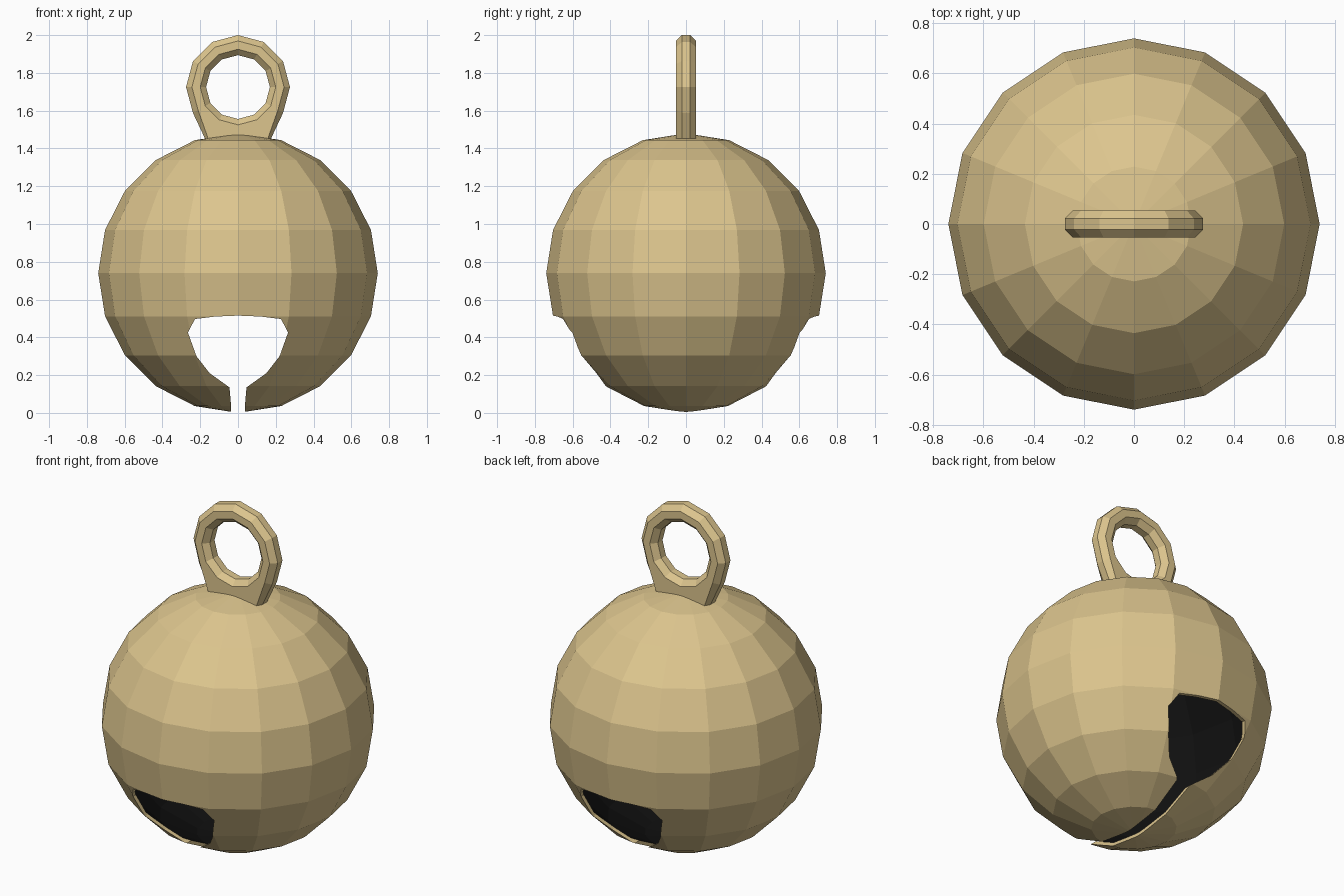
import bpy, bmesh
from math import sin, cos, pi, radians

if "Cube" in bpy.data.objects:
    bpy.data.objects.remove(bpy.data.objects["Cube"])


def material(name, color):
    m = bpy.data.materials.new(name)
    m.diffuse_color = (*color, 1)
    m.use_nodes = True
    m.node_tree.nodes["Principled BSDF"].inputs["Base Color"].default_value = m.diffuse_color
    return m


def make_object(name, bm, *mats):
    bmesh.ops.recalc_face_normals(bm, faces=bm.faces[:])
    me = bpy.data.meshes.new(name)
    bm.to_mesh(me)
    bm.free()
    for m in mats:
        me.materials.append(m)
    ob = bpy.data.objects.new(name, me)
    bpy.context.collection.objects.link(ob)
    return ob


brass = material("brass", (0.72, 0.56, 0.27))
dark = material("dark_inside", (0.005, 0.005, 0.005))
R = 0.74

# Slot cutter: keyhole outline pushed through front to back
half = [(0.036, -0.1), (0.036, 0.03), (0.045, 0.135), (0.15, 0.21),
        (0.22, 0.30), (0.265, 0.425), (0.228, 0.497), (0.12, 0.51)]
outline = half + [(0, 0.515)] + [(-x, z) for x, z in reversed(half)]
bm = bmesh.new()
face = bm.faces.new([bm.verts.new((x, -1, z)) for x, z in outline])
ext = bmesh.ops.extrude_face_region(bm, geom=[face])
bmesh.ops.translate(bm, vec=(0, 2, 0),
                    verts=[v for v in ext["geom"] if isinstance(v, bmesh.types.BMVert)])
cutter = make_object("slot_cutter", bm, brass)
cutter.hide_render = True
cutter.hide_viewport = True

# Hollow bell body
bm = bmesh.new()
bmesh.ops.create_uvsphere(bm, u_segments=16, v_segments=10, radius=R)
bmesh.ops.translate(bm, vec=(0, 0, R), verts=bm.verts[:])
body = make_object("bell_body", bm, brass, dark)
shell = body.modifiers.new("shell", "SOLIDIFY")
shell.thickness = 0.02
shell.offset = -1
shell.material_offset = 1
cut = body.modifiers.new("slot", "BOOLEAN")
cut.operation = "DIFFERENCE"
cut.solver = "EXACT"
cut.object = cutter

# Hanging loop: 12 x 8 ring whose lower outside is flared into a foot
bm = bmesh.new()
N, M, major, minor, zc = 12, 8, 0.222, 0.0575, 1.725
rings = []
for i in range(N):
    a = radians(360 / N * i)
    ring = []
    for j in range(M):
        b = 2 * pi * (j + 0.5) / M
        r = major + minor * cos(b)
        x, y, z = r * cos(a), minor * sin(b), zc + r * sin(a)
        if i in (8, 9, 10) and r > major:
            foot = 0.175 if r > major + 0.04 else 0.158
            x, z = (i - 9) * foot, 1.453
        ring.append(bm.verts.new((x, y, z)))
    rings.append(ring)
for i in range(N):
    p, q = rings[i], rings[(i + 1) % N]
    for j in range(M):
        k = (j + 1) % M
        bm.faces.new((p[j], p[k], q[k], q[j]))
make_object("hanging_loop", bm, brass)
